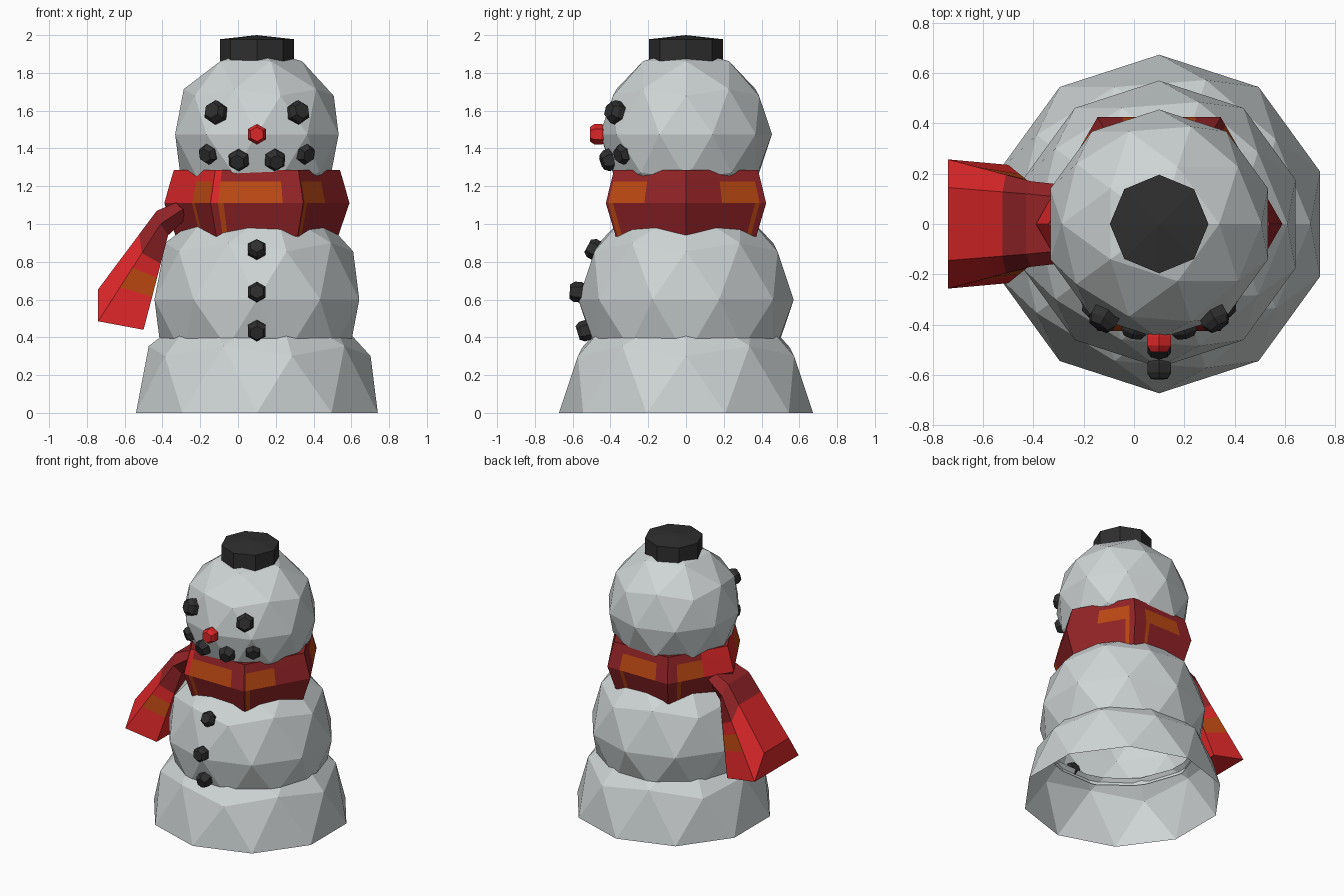
import bpy, bmesh, math
from mathutils import Vector

if "Cube" in bpy.data.objects:
    bpy.data.objects.remove(bpy.data.objects["Cube"])

CX = 0.1  # body axis is offset from the origin because of the scarf tail


def material(name, r, g, b):
    m = bpy.data.materials.new(name)
    m.diffuse_color = (r, g, b, 1)
    m.use_nodes = True
    m.node_tree.nodes["Principled BSDF"].inputs["Base Color"].default_value = m.diffuse_color
    return m


SNOW = material("snow grey", 0.62, 0.66, 0.66)
COAL = material("coal black", 0.028, 0.028, 0.028)
BRIGHT = material("bright red", 0.72, 0.02, 0.022)
DARK = material("dark red", 0.29, 0.017, 0.02)
ORANGE = material("burnt orange", 0.50, 0.065, 0.006)
SCARF = [DARK, BRIGHT, ORANGE]


def finish(bm, name, mats):
    me = bpy.data.meshes.new(name)
    bmesh.ops.recalc_face_normals(bm, faces=bm.faces[:])
    bm.to_mesh(me)
    bm.free()
    for m in mats:
        me.materials.append(m)
    ob = bpy.data.objects.new(name, me)
    bpy.context.collection.objects.link(ob)
    return ob


# Snow balls: low-poly spheres, cut open where they sink into each other
def ball(name, z, r, bottom=None, top=None):
    bm = bmesh.new()
    bmesh.ops.create_icosphere(bm, subdivisions=2, radius=r)
    bmesh.ops.translate(bm, verts=bm.verts[:], vec=(CX, 0, z))
    for level, sign in ((bottom, -1), (top, 1)):
        if level is not None:
            bmesh.ops.bisect_plane(bm, geom=bm.verts[:] + bm.edges[:] + bm.faces[:],
                                   dist=1e-5, plane_co=(0, 0, level),
                                   plane_no=(0, 0, sign), clear_outer=True)
    finish(bm, name, [SNOW])


ball("base_ball", 0.0, 0.673, bottom=0.0, top=0.42)
ball("middle_ball", 0.6, 0.57, bottom=0.37)
ball("head_ball", 1.475, 0.455)

# Hat: short octagonal cap with a slightly raised centre
bm = bmesh.new()
rings = [[bm.verts.new((CX + 0.196 * math.cos(i * math.pi / 4),
                        0.196 * math.sin(i * math.pi / 4), z)) for i in range(8)]
         for z in (1.85, 1.978)]
peak = bm.verts.new((CX, 0, 2.0))
for i in range(8):
    j = (i + 1) % 8
    bm.faces.new((rings[0][i], rings[0][j], rings[1][j], rings[1][i]))
    bm.faces.new((rings[1][i], rings[1][j], peak))
bm.faces.new(rings[0][::-1])
finish(bm, "hat", [COAL])


# Lumps: six-sided studs pointing outward from the ball they sit on
def lump(name, x, y, z, ball_z, r, mat):
    bm = bmesh.new()
    profile = ((r * 0.75, -r * 0.9), (r, -r * 0.35), (r, r * 0.3), (r * 0.7, r * 0.75))
    loops = []
    for rad, h in profile:
        loops.append([bm.verts.new((rad * math.sin(i * math.pi / 3), -h,
                                    rad * math.cos(i * math.pi / 3))) for i in range(6)])
    for a, b in zip(loops, loops[1:]):
        for i in range(6):
            j = (i + 1) % 6
            bm.faces.new((a[i], a[j], b[j], b[i]))
    bm.faces.new(loops[0])
    bm.faces.new(loops[-1])
    ob = finish(bm, name, [mat])
    ob.location = (CX + x, y, z)
    out = Vector((x, y, z - ball_z))
    ob.rotation_euler = (-math.asin(out.z / out.length), 0, math.atan2(x, -y))


for side, s in (("left", -1), ("right", 1)):
    lump(side + "_eye", s * 0.217, -0.37, 1.59, 1.475, 0.063, COAL)
    lump(side + "_outer_mouth_coal", s * 0.253, -0.33, 1.372, 1.475, 0.055, COAL)
    lump(side + "_inner_mouth_coal", s * 0.095, -0.405, 1.34, 1.475, 0.058, COAL)
lump("nose", 0, -0.467, 1.475, 1.475, 0.055, BRIGHT)
for i, (y, z) in enumerate(((-0.485, 0.865), (-0.575, 0.64), (-0.535, 0.435))):
    lump(f"button_{i + 1}", 0, y, z, 0.6, 0.054, COAL)

# Scarf band: hexagonal ring, each side cut into columns and rows for its patches
ROWS = [(0.35, 0.98), (0.43, 0.935), (0.49, 1.11), (0.458, 1.225), (0.44, 1.285), (0.35, 1.27)]
# patch start and end along the six sides, counter-clockwise from +x
PATCHES = [(0.45, 0.92), (0.2, 0.8), (0.15, 0.55), (0.6, 0.97), (0.08, 0.78), (0.03, 0.48)]
bm = bmesh.new()
for k, (a, b) in enumerate(PATCHES):
    c0, c1 = [Vector((math.cos(t), math.sin(t), 0)) for t in
              (k * math.pi / 3, (k + 1) * math.pi / 3)]
    strip = (b - 0.06, b) if k == 0 else (a, a + 0.06)
    cuts = sorted({0, a, b, 1, *strip})
    for u0, u1 in zip(cuts, cuts[1:]):
        mid = (u0 + u1) / 2
        for row in range(len(ROWS)):
            (r0, z0), (r1, z1) = ROWS[row], ROWS[(row + 1) % len(ROWS)]
            pts = [c0.lerp(c1, u) * r + Vector((CX, 0, z))
                   for u, r, z in ((u0, r0, z0), (u1, r0, z0), (u1, r1, z1), (u0, r1, z1))]
            f = bm.faces.new([bm.verts.new(p) for p in pts])
            if row == 2 and a < mid < b or row == 1 and strip[0] < mid < strip[1]:
                f.material_index = 2
            elif row in (2, 3) and (k == 3 or k == 2 and mid > b or k == 4 and mid < a):
                f.material_index = 1
bmesh.ops.remove_doubles(bm, verts=bm.verts[:], dist=1e-4)
finish(bm, "scarf_band", SCARF)

# Scarf tail: flaring six-sided sleeve; each section is outer, edge and inner (x, half width, z)
START = [(-0.22, 0.10, 1.16), (-0.23, 0.15, 1.12), (-0.25, 0.10, 1.05)]
SHOULDER = [(-0.43, 0.12, 1.07), (-0.41, 0.17, 1.0), (-0.37, 0.13, 0.94)]
END = [(-0.74, 0.145, 0.655), (-0.74, 0.257, 0.485), (-0.50, 0.235, 0.44)]


def blend(t):
    return [tuple(Vector(p).lerp(Vector(q), t)) for p, q in zip(SHOULDER, END)]


sections = [START, SHOULDER, blend(0.3), blend(0.45), blend(0.65), END]
bm = bmesh.new()
loops = []
for sec in sections:
    half = [bm.verts.new((x, -y, z)) for x, y, z in sec]
    loops.append(half + [bm.verts.new((x, y, z)) for x, y, z in reversed(sec)])
for n, (p, q) in enumerate(zip(loops, loops[1:])):
    for i in range(6):
        j = (i + 1) % 6
        f = bm.faces.new((p[i], p[j], q[j], q[i]))
        if n == 3 and i in (1, 3):       # orange patch beside the inner edge
            f.material_index = 2
        elif n >= 2:
            f.material_index = 1
# folded end: upright outer flap and underside
last = loops[-1]
for quad in ((0, 1, 4, 5), (1, 2, 3, 4)):
    bm.faces.new([last[i] for i in quad]).material_index = 1
bm.faces.new(loops[0])
finish(bm, "scarf_tail", SCARF)
